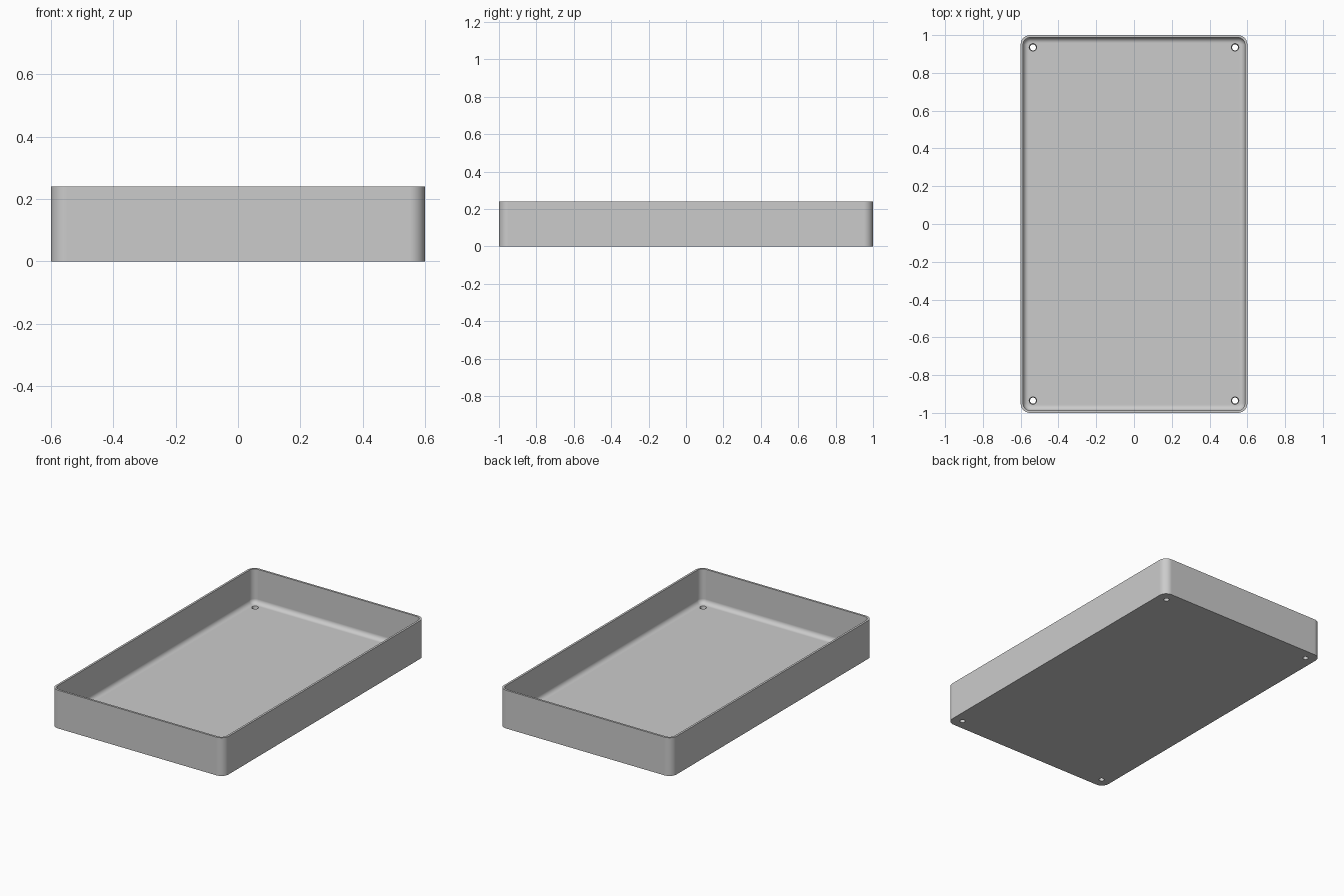
import bpy
import bmesh
from math import sin, cos, pi

HALF_X, HALF_Y, HEIGHT = 0.6, 1.0, 0.24
CORNER, WALL, FLOOR, FILLET = 0.05, 0.013, 0.025, 0.028
HOLE_X, HOLE_Y, HOLE_TOP, HOLE_LOW = 0.535, 0.935, 0.02, 0.016
CORNER_STEPS, FILLET_STEPS, HOLE_STEPS = 10, 10, 24

cube = bpy.data.objects.get("Cube")
if cube:
    bpy.data.objects.remove(cube, do_unlink=True)

grey = bpy.data.materials.new("plain_grey")
grey.use_nodes = True
colour = (0.6, 0.6, 0.6, 1)
grey.diffuse_color = colour
grey.node_tree.nodes["Principled BSDF"].inputs["Base Color"].default_value = colour

bm = bmesh.new()


def close_loop(points):
    """Closed ring of vertices and edges."""
    verts = [bm.verts.new(p) for p in points]
    edges = [bm.edges.new((v, verts[(i + 1) % len(verts)])) for i, v in enumerate(verts)]
    return verts, edges


def rounded_rect(inset, z):
    r = CORNER - inset
    cx, cy = HALF_X - CORNER, HALF_Y - CORNER
    points = []
    for quarter, (sx, sy) in enumerate(((1, 1), (-1, 1), (-1, -1), (1, -1))):
        for i in range(CORNER_STEPS + 1):
            a = (quarter + i / CORNER_STEPS) * pi / 2
            points.append((sx * cx + r * cos(a), sy * cy + r * sin(a), z))
    return close_loop(points)


def circle(x, y, z, r):
    angles = [2 * pi * i / HOLE_STEPS for i in range(HOLE_STEPS)]
    return close_loop([(x + r * cos(a), y + r * sin(a), z) for a in angles])


def skin(a, b):
    for i in range(len(a)):
        j = (i + 1) % len(a)
        bm.faces.new((a[i], a[j], b[j], b[i]))


# Section of the shell: outside wall, rim, inside wall, fillet to the floor
section = [(0, 0), (0, HEIGHT), (WALL, HEIGHT)]
for i in range(FILLET_STEPS + 1):
    a = i / FILLET_STEPS * pi / 2
    section.append((WALL + FILLET * (1 - cos(a)), FLOOR + FILLET * (1 - sin(a))))
rings = [rounded_rect(inset, z) for inset, z in section]
for (a, _), (b, _) in zip(rings, rings[1:]):
    skin(a, b)

# Slightly tapered screw holes through the four corners of the floor
under_edges, floor_edges = list(rings[0][1]), list(rings[-1][1])
for sx in (-1, 1):
    for sy in (-1, 1):
        low = circle(sx * HOLE_X, sy * HOLE_Y, 0, HOLE_LOW)
        high = circle(sx * HOLE_X, sy * HOLE_Y, FLOOR, HOLE_TOP)
        skin(low[0], high[0])
        under_edges += low[1]
        floor_edges += high[1]

# Underside and floor, filled around the holes
for edges in (under_edges, floor_edges):
    bmesh.ops.triangle_fill(bm, use_beauty=True, edges=edges, normal=(0, 0, 1))
bmesh.ops.recalc_face_normals(bm, faces=bm.faces)

mesh = bpy.data.meshes.new("open_tray")
bm.to_mesh(mesh)
bm.free()
mesh.materials.append(grey)
tray = bpy.data.objects.new("open_tray", mesh)
bpy.context.collection.objects.link(tray)

# Smooth fillets and corners, crisp rim and flat panels
bpy.ops.object.select_all(action="DESELECT")
tray.select_set(True)
bpy.context.view_layer.objects.active = tray
bpy.ops.object.shade_smooth_by_angle()
weighted = tray.modifiers.new("flat_panels", "WEIGHTED_NORMAL")
weighted.keep_sharp = True
